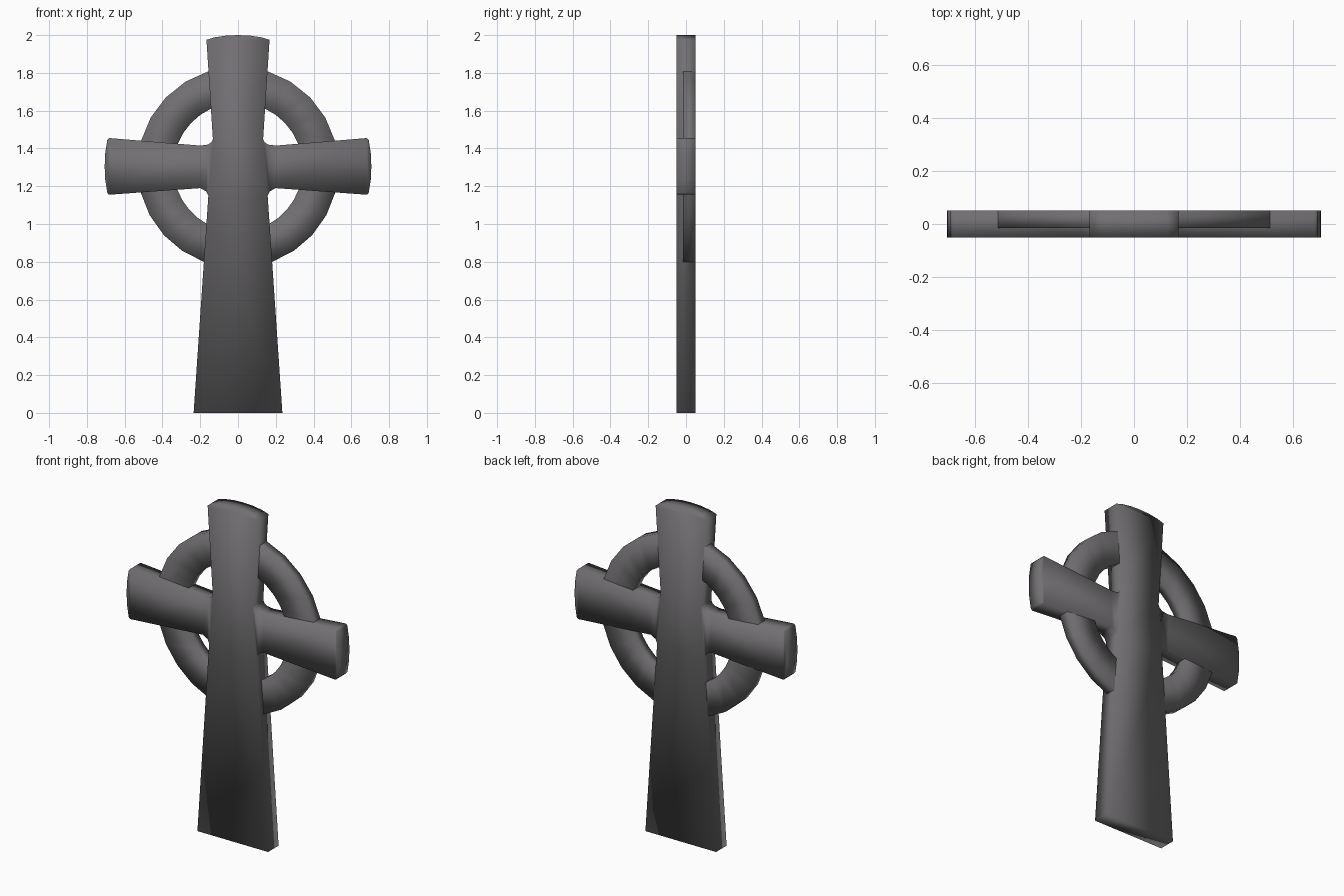
import bpy, bmesh, math
from mathutils import Vector

if "Cube" in bpy.data.objects:
    bpy.data.objects.remove(bpy.data.objects["Cube"])

stone = bpy.data.materials.new("dark grey stone")
stone.diffuse_color = (0.165, 0.158, 0.165, 1)
stone.use_nodes = True
stone.node_tree.nodes["Principled BSDF"].inputs["Base Color"].default_value = stone.diffuse_color


def finish(bm, name):
    bmesh.ops.remove_doubles(bm, verts=bm.verts, dist=0.0005)
    bmesh.ops.recalc_face_normals(bm, faces=bm.faces)
    for f in bm.faces:
        f.smooth = True
    me = bpy.data.meshes.new(name)
    bm.to_mesh(me)
    bm.free()
    me.materials.append(stone)
    ob = bpy.data.objects.new(name, me)
    bpy.context.collection.objects.link(ob)
    return ob


# Right-half outline of the cross (x, z)
foot, waist = (0.235, 0), (0.157, 1.15)
low_fillet = [(0.168, 1.173), (0.2, 1.19)]
arm_low, arm_high = (0.683, 1.155), (0.683, 1.455)
arm_end = [(0.692, 1.165), (0.703, 1.235), (0.706, 1.305), (0.703, 1.375), (0.692, 1.445)]
high_fillet = [(0.2, 1.415), (0.16, 1.42), (0.142, 1.432)]
neck, shoulder = (0.133, 1.45), (0.167, 1.975)
crown = [(0.125, 1.988), (0.065, 1.997), (0, 2.0)]


def flip(pts):
    return [(-x, z) for x, z in reversed(pts)]


# Cross body: flat front panels extruded to the back
panels = [[foot, waist], [waist, neck], [neck, shoulder]]
panels = [p + flip(p) for p in panels]
panels.append([shoulder] + crown + flip(crown[:-1]) + flip([shoulder]))
arm = [[waist] + low_fillet + high_fillet + [neck],
       [low_fillet[1], arm_low, arm_high, high_fillet[0]],
       [arm_low] + arm_end + [arm_high]]
panels += arm + [flip(p) for p in arm]
bm = bmesh.new()
for p in panels:
    bm.faces.new([bm.verts.new((x, -0.05, z)) for x, z in p])
bmesh.ops.remove_doubles(bm, verts=bm.verts, dist=0.0005)
ext = bmesh.ops.extrude_face_region(bm, geom=bm.faces[:], use_keep_orig=True)
for v in ext["geom"]:
    if isinstance(v, bmesh.types.BMVert):
        v.co.y = 0.05
finish(bm, "cross_body")


# Ring quarters: run from arm edge to post edge, set back from the front
def meet_angle(r, a, b):
    """Angle at which the line a-b leaves the circle of radius r about the ring centre."""
    c = Vector((0, 1.3))
    a, d = Vector(a) - c, (Vector(b) - Vector(a)).normalized()
    k = a.dot(d)
    p = a + d * (-k + math.sqrt(k * k - a.dot(a) + r * r))
    return math.atan2(p.y, p.x)


def ring_quarter(name, sx, arm_line, post_line, steps=4):
    bm = bmesh.new()
    ends = [(r, meet_angle(r, *arm_line), meet_angle(r, *post_line)) for r in (0.342, 0.532)]
    loops = []
    for i in range(steps + 1):
        row = []
        for (r, a0, a1), ys in zip(ends, ((-0.015, 0.05), (0.05, -0.015))):
            a = a0 + (a1 - a0) * i / steps
            row += [bm.verts.new((sx * r * math.cos(a), y, 1.3 + r * math.sin(a))) for y in ys]
        loops.append(row)
    for p, q in zip(loops, loops[1:]):
        for j in range(4):
            k = (j + 1) % 4
            bm.faces.new((p[j], p[k], q[k], q[j]))
    finish(bm, name)


for side, sx in (("right", 1), ("left", -1)):
    ring_quarter("ring_upper_" + side, sx, (high_fillet[0], arm_high), (neck, shoulder))
    ring_quarter("ring_lower_" + side, sx, (low_fillet[1], arm_low), (waist, foot))
